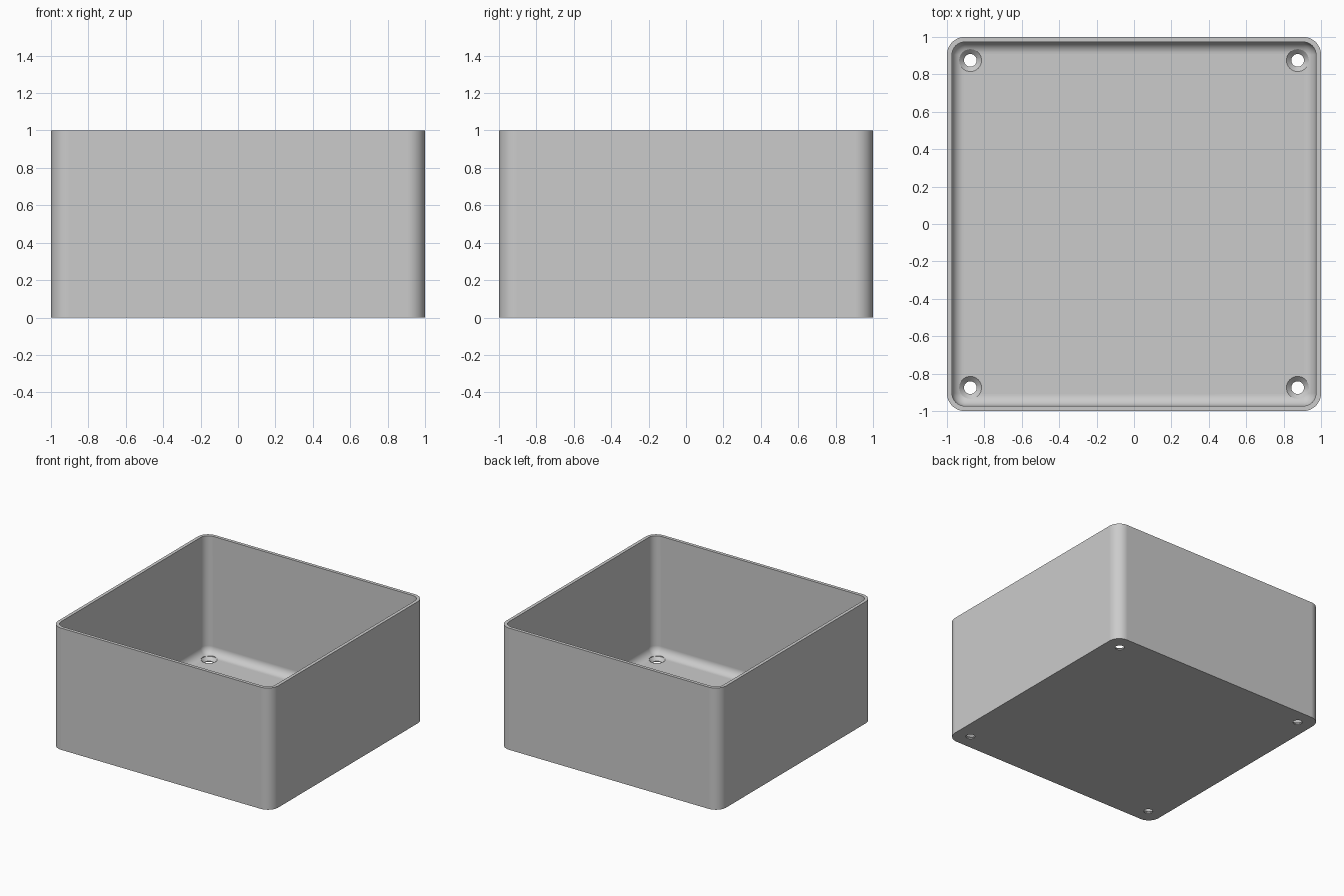
import bpy, bmesh, math

if "Cube" in bpy.data.objects:
    bpy.data.objects.remove(bpy.data.objects["Cube"], do_unlink=True)

WALL, FLOOR, CORNER, FILLET = 0.027, 0.032, 0.095, 0.065
HOLE_POS, HOLE_R, SINK_R = 0.875, 0.034, 0.06

grey = bpy.data.materials.new("plain grey")
grey.use_nodes = True
colour = (0.6, 0.6, 0.6, 1)
grey.diffuse_color = colour
grey.node_tree.nodes["Principled BSDF"].inputs["Base Color"].default_value = colour


def rounded_square(half, radius, z, steps=10):
    """Points around a square with rounded corners."""
    pts = []
    for corner in range(4):
        mid = math.radians(45 + 90 * corner)
        cx = math.copysign(half - radius, math.cos(mid))
        cy = math.copysign(half - radius, math.sin(mid))
        for i in range(steps + 1):
            a = math.radians(90 * corner + 90 * i / steps)
            pts.append((cx + radius * math.cos(a), cy + radius * math.sin(a), z))
    return pts


def circle(x, y, radius, z, steps=32):
    turn = [2 * math.pi * i / steps for i in range(steps)]
    return [(x + radius * math.cos(a), y + radius * math.sin(a), z) for a in turn]


def loft(bm, rings):
    """Skin a stack of rings and close both ends."""
    loops = [[bm.verts.new(p) for p in ring] for ring in rings]
    n = len(loops[0])
    for low, high in zip(loops, loops[1:]):
        for i in range(n):
            j = (i + 1) % n
            bm.faces.new((low[i], low[j], high[j], high[i]))
    bm.faces.new(loops[0][::-1])
    bm.faces.new(loops[-1])


def make_object(name, stacks):
    bm = bmesh.new()
    for rings in stacks:
        loft(bm, rings)
    bmesh.ops.recalc_face_normals(bm, faces=bm.faces)
    mesh = bpy.data.meshes.new(name)
    bm.to_mesh(mesh)
    bm.free()
    mesh.materials.append(grey)
    obj = bpy.data.objects.new(name, mesh)
    bpy.context.collection.objects.link(obj)
    return obj


# Open box: outside wall, rim, inside wall, rounded join to the floor
inner, inner_r = 1 - WALL, CORNER - WALL
rings = [rounded_square(1, CORNER, 0), rounded_square(1, CORNER, 1),
         rounded_square(inner, inner_r, 1)]
for i in range(11):
    a = math.pi / 2 * i / 10
    inset = FILLET * (1 - math.cos(a))
    rings.append(rounded_square(inner - inset, inner_r - inset,
                                FLOOR + FILLET * (1 - math.sin(a))))
box = make_object("open_box", [rings])

# Countersunk screw holes in the four floor corners
sink_start = FLOOR - (SINK_R - HOLE_R)
profile = [(HOLE_R, -0.1), (HOLE_R, sink_start), (SINK_R, FLOOR), (SINK_R, 0.15)]
cutter = make_object("hole_cutter", [
    [circle(sx * HOLE_POS, sy * HOLE_POS, r, z) for r, z in profile]
    for sx in (-1, 1) for sy in (-1, 1)])
cutter.hide_render = True

cut = box.modifiers.new("screw_holes", 'BOOLEAN')
cut.operation = 'DIFFERENCE'
cut.solver = 'EXACT'
cut.object = cutter
bpy.ops.object.select_all(action='DESELECT')
box.select_set(True)
bpy.context.view_layer.objects.active = box
bpy.ops.object.modifier_apply(modifier=cut.name)
bpy.data.objects.remove(cutter, do_unlink=True)

# Smooth rounded corners with crisp rim and flat sides
bpy.ops.object.shade_smooth_by_angle(angle=math.radians(30))
weighted = box.modifiers.new("flat_sides", 'WEIGHTED_NORMAL')
weighted.keep_sharp = True
